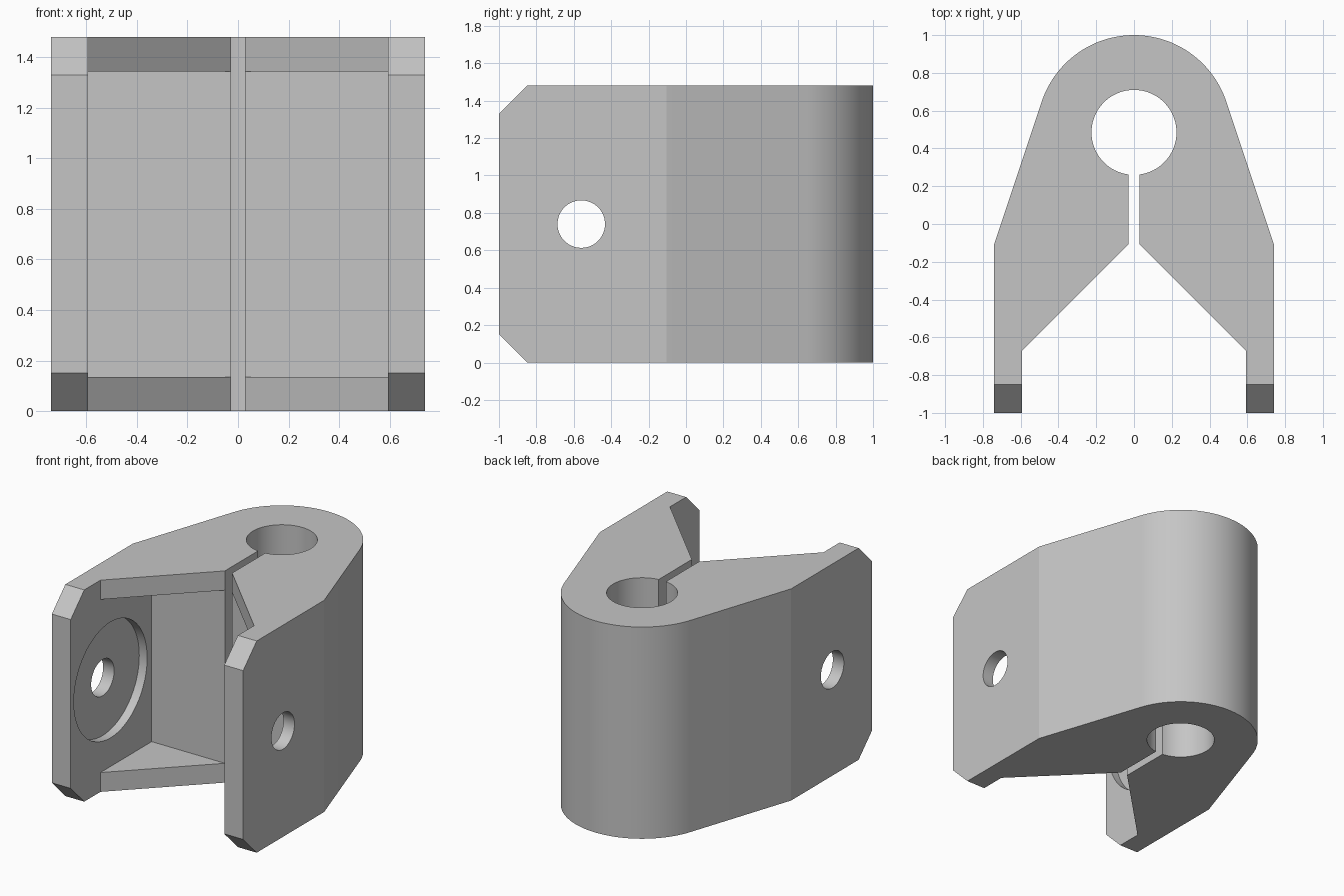
import bpy, bmesh, math
from mathutils import Matrix, Vector

cube = bpy.data.objects.get("Cube")
if cube:
    bpy.data.objects.remove(cube, do_unlink=True)

HEIGHT = 1.48
HALF = 0.74        # half width across the arms
INNER = 0.594      # inner face of each arm
WEB = -0.105       # front of the solid web, where the arms start
BORE_Y, BORE_R, NOSE_R = 0.485, 0.225, 0.515
SLOT = 0.028
PIN_Y, PIN_Z = -0.56, HEIGHT / 2
CHAMFER = 0.15

grey = bpy.data.materials.new("plain grey")
grey.use_nodes = True
grey.diffuse_color = (0.56, 0.56, 0.56, 1)
grey.node_tree.nodes["Principled BSDF"].inputs["Base Color"].default_value = (0.56, 0.56, 0.56, 1)


def add_object(name, bm):
    bmesh.ops.recalc_face_normals(bm, faces=bm.faces)
    mesh = bpy.data.meshes.new(name)
    bm.to_mesh(mesh)
    bm.free()
    mesh.materials.append(grey)
    obj = bpy.data.objects.new(name, mesh)
    bpy.context.collection.objects.link(obj)
    return obj


def prism(name, points, offset):
    """Extrude a closed 3D outline along an offset."""
    bm = bmesh.new()
    face = bm.faces.new([bm.verts.new(p) for p in points])
    made = bmesh.ops.extrude_face_region(bm, geom=[face])["geom"]
    moved = [g for g in made if isinstance(g, bmesh.types.BMVert)]
    bmesh.ops.translate(bm, verts=moved, vec=Vector(offset))
    return add_object(name, bm)


def cross_cylinder(name, radius, x0, x1):
    """Cylinder along x through the pin position."""
    bm = bmesh.new()
    place = Matrix.Translation(((x0 + x1) / 2, PIN_Y, PIN_Z)) @ Matrix.Rotation(math.pi / 2, 4, "Y")
    bmesh.ops.create_cone(bm, cap_ends=True, segments=64, radius1=radius, radius2=radius,
                          depth=abs(x1 - x0), matrix=place)
    return add_object(name, bm)


def arc(radius, start, end, steps):
    return [(radius * math.cos(a), BORE_Y + radius * math.sin(a))
            for a in (start + (end - start) * i / steps for i in range(steps + 1))]


# Plan outline of the right half, from the bore round to the nose
dx, dy = HALF, WEB - BORE_Y
tangent = math.atan2(dy, dx) + math.acos(NOSE_R / math.hypot(dx, dy))
slot_angle = -math.pi / 2 + math.asin(SLOT / BORE_R)
half = arc(BORE_R, math.pi / 2, slot_angle, 36)
half += [(SLOT, WEB), (INNER, WEB - INNER + SLOT), (INNER, -1), (HALF, -1), (HALF, WEB)]
half += arc(NOSE_R, tangent, math.pi / 2, 28)

# Mirror it; the bore top and nose top lie on the centre line, so split there
bm = bmesh.new()
bm.faces.new([bm.verts.new((x if abs(x) > 1e-5 else 0, y, 0)) for x, y in half])
made = bmesh.ops.extrude_face_region(bm, geom=bm.faces[:])["geom"]
bmesh.ops.translate(bm, verts=[g for g in made if isinstance(g, bmesh.types.BMVert)], vec=(0, 0, HEIGHT))
seam = [f for f in bm.faces if all(abs(v.co.x) < 1e-5 for v in f.verts)]
bmesh.ops.delete(bm, geom=seam, context="FACES_ONLY")
copy = bmesh.ops.duplicate(bm, geom=bm.verts[:] + bm.edges[:] + bm.faces[:])["geom"]
bmesh.ops.scale(bm, verts=[g for g in copy if isinstance(g, bmesh.types.BMVert)], vec=(-1, 1, 1))
bmesh.ops.remove_doubles(bm, verts=bm.verts, dist=1e-4)
bracket = add_object("clamp_bracket", bm)

# Pocket between the top and bottom gusset plates
low, high = 0.135, HEIGHT - 0.135
cutters = [prism("pocket_cutter", [(-INNER, -1.2, low), (INNER, -1.2, low),
                                   (INNER, WEB, low), (-INNER, WEB, low)], (0, 0, high - low))]

# Pin hole through both arms, with a round recess on each inner face
cutters.append(cross_cylinder("pin_hole_cutter", 0.127, -1, 1))
for side in (-1, 1):
    cutters.append(cross_cylinder("recess_cutter", 0.405, side * 0.4, side * 0.655))

# Chamfers at the top and bottom of the arm tips
for z, inward in ((0, 1), (HEIGHT, -1)):
    reach = CHAMFER + 0.1
    cutters.append(prism("chamfer_cutter", [(-1, -1.1, z + inward * reach),
                                            (-1, -1 + reach - 0.0, z - inward * 0.1),
                                            (-1, -1.1, z - inward * 0.1)], (2, 0, 0)))

bpy.ops.object.select_all(action="DESELECT")
bpy.context.view_layer.objects.active = bracket
bracket.select_set(True)
for cutter in cutters:
    cutter.hide_render = True
    mod = bracket.modifiers.new(cutter.name, "BOOLEAN")
    mod.operation, mod.solver, mod.object = "DIFFERENCE", "EXACT", cutter
    bpy.ops.object.modifier_apply(modifier=mod.name)
    bpy.data.objects.remove(cutter, do_unlink=True)

bpy.ops.object.shade_smooth_by_angle(angle=math.radians(15))
